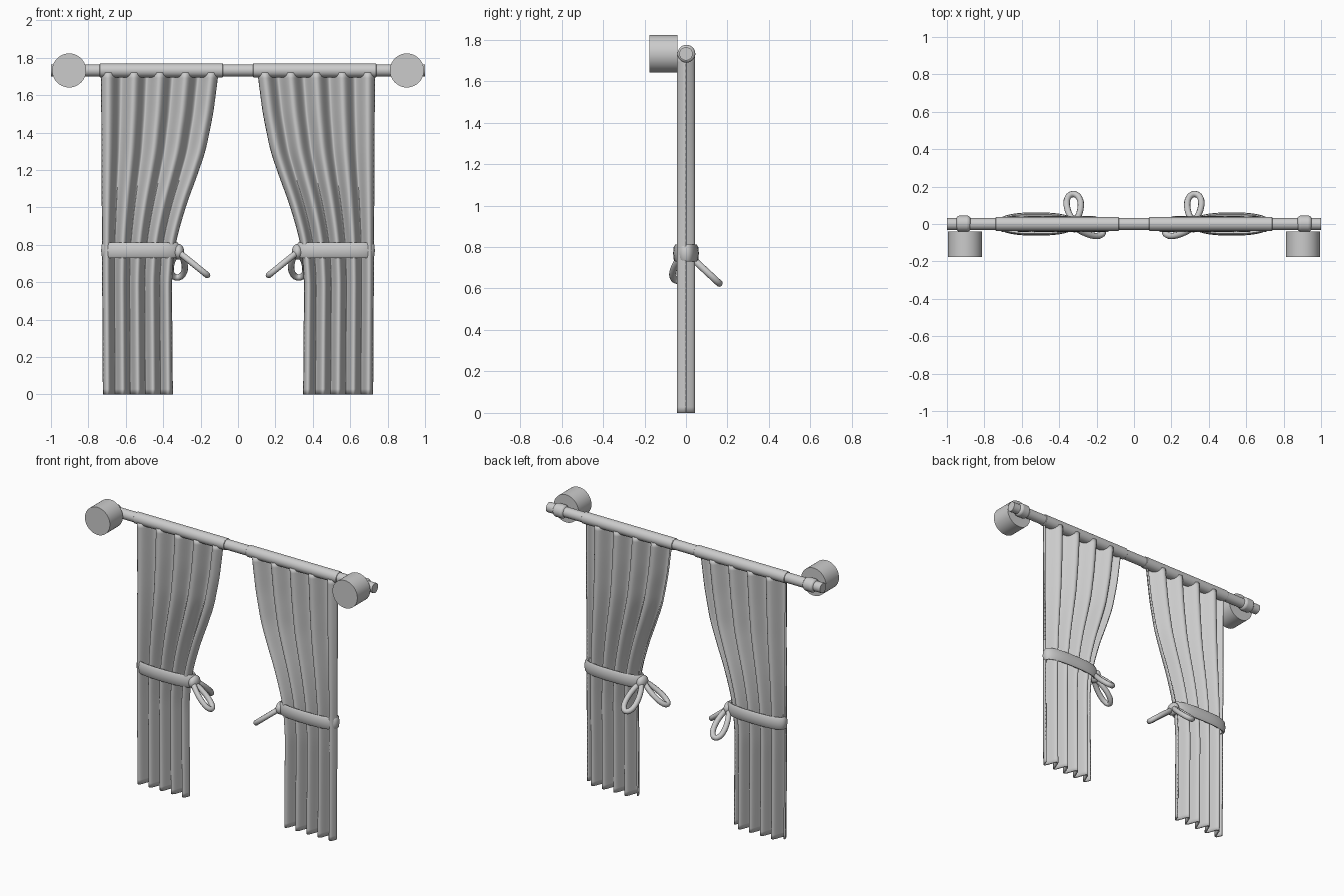
import bpy, bmesh, math
from mathutils import Vector

if "Cube" in bpy.data.objects:
    bpy.data.objects.remove(bpy.data.objects["Cube"])

GREY = (0.6, 0.6, 0.6, 1)
mat = bpy.data.materials.new("plain grey")
mat.use_nodes = True
mat.diffuse_color = GREY
mat.node_tree.nodes["Principled BSDF"].inputs["Base Color"].default_value = GREY

ROD_Z = 1.732


def finish(ob, angle=40):
    """Give the part its material and smooth shading."""
    ob.data.materials.clear()
    ob.data.materials.append(mat)
    bpy.ops.object.select_all(action="DESELECT")
    ob.select_set(True)
    bpy.context.view_layer.objects.active = ob
    bpy.ops.object.shade_smooth_by_angle(angle=math.radians(angle))
    return ob


def cylinder(name, radius, length, centre, axis, bevel=0.0):
    rot = (0, math.pi / 2, 0) if axis == "x" else (math.pi / 2, 0, 0)
    bpy.ops.mesh.primitive_cylinder_add(vertices=40, radius=radius, depth=length,
                                        location=centre, rotation=rot)
    ob = bpy.context.object
    ob.name = name
    if bevel:
        mod = ob.modifiers.new("rounding", "BEVEL")
        mod.width, mod.segments = bevel, 4
    return finish(ob)


def grid_mesh(name, rows, closed=False, loop=False):
    """Skin rows of points; closed joins each row, loop joins last row to first."""
    bm = bmesh.new()
    vs = [[bm.verts.new(p) for p in row] for row in rows]
    n, m = len(vs), len(vs[0])
    for i in range(n if loop else n - 1):
        for j in range(m if closed else m - 1):
            a, b = vs[i], vs[(i + 1) % n]
            k = (j + 1) % m
            bm.faces.new((a[j], a[k], b[k], b[j]))
    bmesh.ops.recalc_face_normals(bm, faces=bm.faces)
    me = bpy.data.meshes.new(name)
    bm.to_mesh(me)
    bm.free()
    ob = bpy.data.objects.new(name, me)
    bpy.context.collection.objects.link(ob)
    return ob


# Inner edge of the drape: (height, distance from the middle)
EDGE = [(0, 0.353), (0.6, 0.358), (0.75, 0.347), (0.85, 0.328), (0.95, 0.3),
        (1.05, 0.268), (1.15, 0.23), (1.3, 0.178), (1.5, 0.137), (1.72, 0.108)]


def inner_edge(z):
    for (z0, x0), (z1, x1) in zip(EDGE, EDGE[1:]):
        if z <= z1:
            return x0 + (x1 - x0) * (z - z0) / (z1 - z0)
    return EDGE[-1][1]


def smooth_edge(z):
    return sum(inner_edge(max(0, z + d * 0.02)) for d in range(-2, 3)) / 5


def drape(name, s):
    # Four folds bulge to the back, both side edges curl to the front
    rows = []
    for i in range(61):
        z = 1.72 * i / 60
        x0, x1 = smooth_edge(z), 0.718 + 0.01 * z / 1.72
        row = []
        for j in range(91):
            u = j / 90
            y = -0.038 * math.sin(math.tau * 4.5 * u)
            row.append((s * (x0 + (x1 - x0) * u), y, z))
        rows.append(row)
    ob = grid_mesh(name, rows)
    mod = ob.modifiers.new("cloth thickness", "SOLIDIFY")
    mod.thickness, mod.offset = 0.01, 0
    return finish(ob, 60)


def tie_band(name, s):
    # Rounded upright section swept round a flat oval
    section = [(-0.012, -0.036), (0, -0.041), (0.007, -0.03), (0.01, 0),
               (0.007, 0.03), (0, 0.041), (-0.012, 0.036)]
    rows = []
    for i in range(64):
        a = math.tau * i / 64
        c, d = math.cos(a), math.sin(a)
        cx = math.copysign(abs(c) ** 0.8, c)
        cy = math.copysign(abs(d) ** 0.8, d)
        rows.append([(s * (0.522 + (0.2 + o) * cx), (0.052 + o) * cy, 0.77 + h)
                     for o, h in section])
    return finish(grid_mesh(name, rows, closed=True, loop=True), 60)


def bow_loop(name, start, tip, side):
    """Rounded loop of cord from start to tip, opened along the side vector."""
    start, tip, side = Vector(start), Vector(tip), Vector(side)
    cu = bpy.data.curves.new(name, "CURVE")
    cu.dimensions = "3D"
    cu.bevel_depth, cu.bevel_resolution = 0.017, 3
    sp = cu.splines.new("POLY")
    n = 32
    sp.points.add(n - 1)
    for i, p in enumerate(sp.points):
        a = math.tau * i / n
        t = (1 - math.cos(a)) / 2
        w = math.sin(a) * (0.6 + 0.5 * t)
        p.co = (*(start.lerp(tip, t) + side * w), 1)
    sp.use_cyclic_u = True
    ob = bpy.data.objects.new(name, cu)
    bpy.context.collection.objects.link(ob)
    bpy.ops.object.select_all(action="DESELECT")
    ob.select_set(True)
    bpy.context.view_layer.objects.active = ob
    bpy.ops.object.convert(target="MESH")
    return finish(bpy.context.object, 60)


# Rod across both drapes
cylinder("curtain_rod", 0.032, 2.0, (0, 0, ROD_Z), "x")

for side, s in (("left", 1), ("right", -1)):
    # Rod fittings
    cylinder(side + "_end_disc", 0.091, 0.135, (s * 0.903, -0.108, ROD_Z), "y")
    cylinder(side + "_rod_collar", 0.043, 0.076, (s * 0.912, 0.002, ROD_Z), "x", 0.018)
    # Cloth
    cylinder(side + "_rod_sleeve", 0.037, 0.66, (s * 0.41, 0, ROD_Z), "x", 0.004)
    drape(side + "_drape", s)
    # Tie-back with knot and bow
    tie_band(side + "_tie_band", s)
    bpy.ops.mesh.primitive_uv_sphere_add(segments=24, ring_count=14, radius=1,
                                         location=(s * 0.318, 0, 0.762))
    knot = bpy.context.object
    knot.name = side + "_knot"
    knot.scale = (0.03, 0.045, 0.042)
    finish(knot, 60)
    bow_loop(side + "_back_bow_loop", (s * 0.318, 0.02, 0.755),
             (s * 0.325, 0.16, 0.625), (s * 0.043, 0, 0))
    bow_loop(side + "_inner_bow_loop", (s * 0.31, -0.015, 0.755),
             (s * 0.165, -0.04, 0.638), (0, 0.036, 0))
